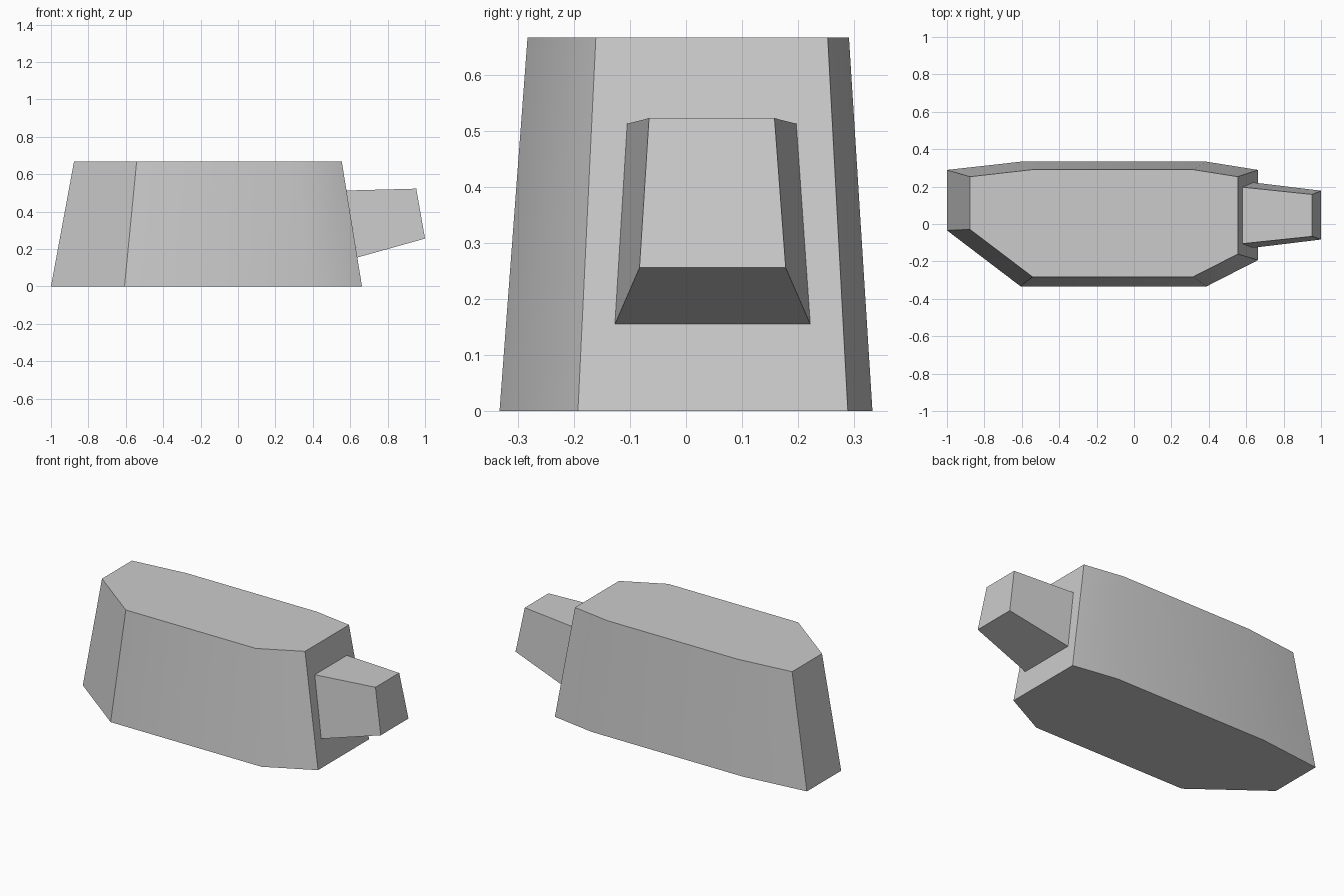
import bpy, bmesh, math

cube = bpy.data.objects.get("Cube")
if cube:
    bpy.data.objects.remove(cube)

GREY = (0.6, 0.6, 0.6, 1)
grey = bpy.data.materials.new("plain grey")
grey.use_nodes = True
grey.diffuse_color = GREY
grey.node_tree.nodes["Principled BSDF"].inputs["Base Color"].default_value = GREY


def loft(name, start, end):
    """Solid joining two matching outlines, capped at both ends."""
    bm = bmesh.new()
    a = [bm.verts.new(p) for p in start]
    b = [bm.verts.new(p) for p in end]
    n = len(a)
    for i in range(n):
        j = (i + 1) % n
        bm.faces.new((a[i], a[j], b[j], b[i]))
    bm.faces.new(a[::-1])
    bm.faces.new(b)
    bmesh.ops.recalc_face_normals(bm, faces=bm.faces[:])
    mesh = bpy.data.meshes.new(name)
    bm.to_mesh(mesh)
    bm.free()
    mesh.materials.append(grey)
    obj = bpy.data.objects.new(name, mesh)
    bpy.context.collection.objects.link(obj)
    bpy.ops.object.select_all(action='DESELECT')
    obj.select_set(True)
    bpy.context.view_layer.objects.active = obj
    bpy.ops.object.shade_smooth_by_angle(angle=math.radians(30))
    return obj


def outline(x0, x1, x2, x3, front, front_l, front_r, back, back_in, z):
    """Eight-sided plan with chamfered corners."""
    return [(x0, front_l, z), (x1, front, z), (x2, front, z), (x3, front_r, z),
            (x3, back_in, z), (x2, back, z), (x1, back, z), (x0, back_in, z)]


# Tapered eight-sided body
loft("body",
     outline(-1, -0.607, 0.389, 0.663, -0.333, -0.034, -0.193, 0.333, 0.289, 0),
     outline(-0.877, -0.542, 0.315, 0.555, -0.283, -0.029, -0.161, 0.291, 0.253, 0.667))

# Tapered stub on the sloping end face
loft("end_stub",
     [(0.638, -0.127, 0.155), (0.638, 0.222, 0.155), (0.58, 0.197, 0.513), (0.58, -0.105, 0.513)],
     [(1, -0.083, 0.256), (1, 0.178, 0.256), (0.953, 0.158, 0.523), (0.953, -0.066, 0.523)])
